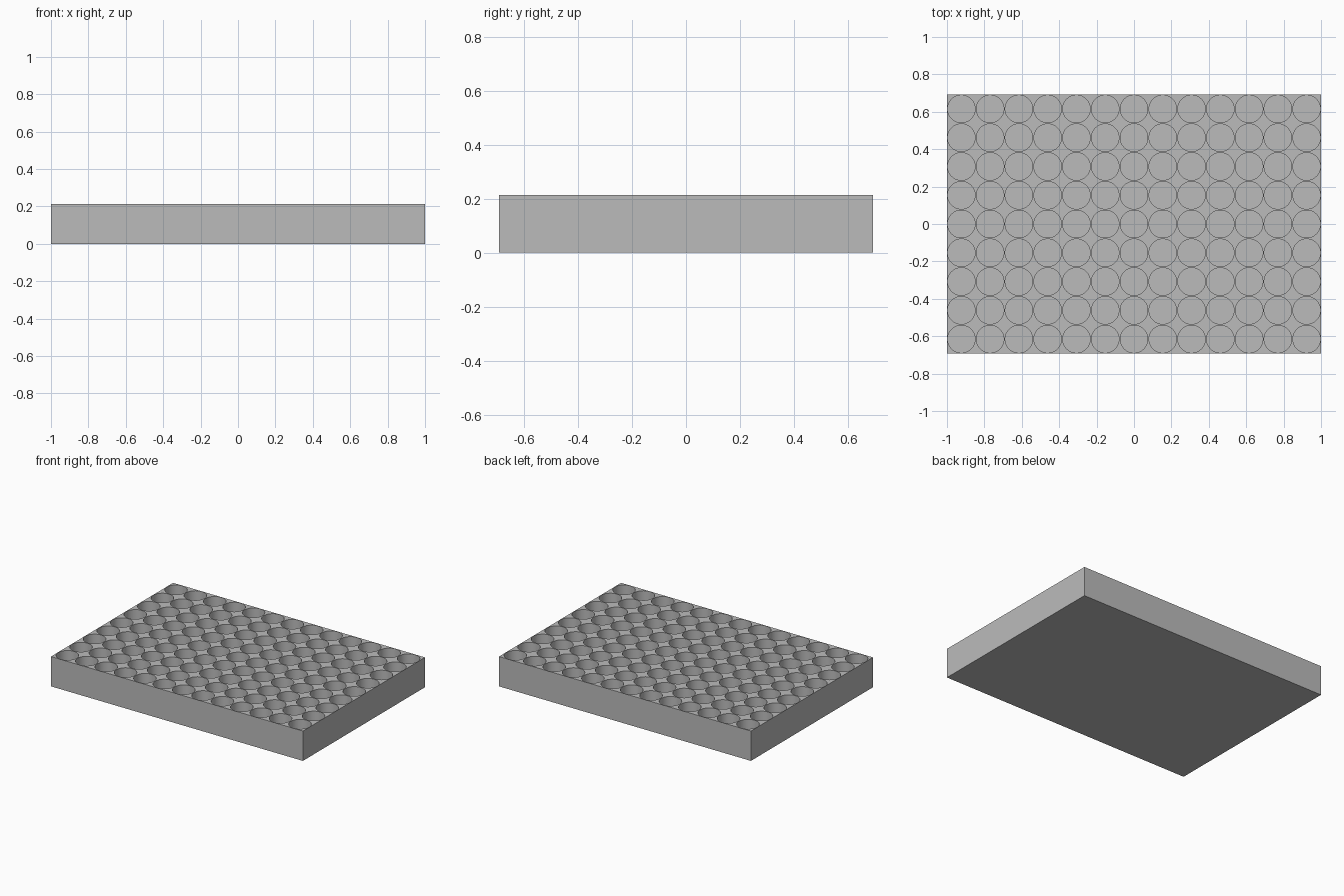
import bpy
import bmesh
import math
from mathutils import Matrix, Vector

COLS, ROWS = 13, 9
PITCH = 2 / COLS
RADIUS = 0.0735
HEIGHT = 0.214
FLOOR = 0.01
SEGMENTS = 64

cube = bpy.data.objects.get("Cube")
if cube:
    bpy.data.objects.remove(cube, do_unlink=True)


def make_object(name, bm):
    mesh = bpy.data.meshes.new(name)
    bm.to_mesh(mesh)
    bm.free()
    obj = bpy.data.objects.new(name, mesh)
    bpy.context.collection.objects.link(obj)
    return obj


# Plain grey material
grey = bpy.data.materials.new("light grey")
grey.use_nodes = True
colour = (0.5, 0.5, 0.5, 1)
grey.diffuse_color = colour
grey.node_tree.nodes["Principled BSDF"].inputs["Base Color"].default_value = colour

# Solid rectangular tray block
bm = bmesh.new()
size = Vector((COLS * PITCH, ROWS * PITCH, HEIGHT))
bmesh.ops.create_cube(bm, size=1, matrix=Matrix.Translation((0, 0, HEIGHT / 2))
                      @ Matrix.Diagonal(size).to_4x4())
tray = make_object("tray", bm)
tray.data.materials.append(grey)

# Grid of round pocket cutters, standing proud of the top
bm = bmesh.new()
for col in range(COLS):
    for row in range(ROWS):
        centre = ((col - (COLS - 1) / 2) * PITCH,
                  (row - (ROWS - 1) / 2) * PITCH,
                  FLOOR + HEIGHT / 2)
        bmesh.ops.create_cone(bm, cap_ends=True, segments=SEGMENTS,
                              radius1=RADIUS, radius2=RADIUS, depth=HEIGHT,
                              matrix=Matrix.Translation(centre))
cutter = make_object("pocket_cutter", bm)
cutter.data.materials.append(grey)
cutter.hide_render = True

# Cut the pockets and bake the result
cut = tray.modifiers.new("pockets", "BOOLEAN")
cut.operation = "DIFFERENCE"
cut.solver = "EXACT"
cut.object = cutter
bpy.ops.object.select_all(action="DESELECT")
tray.select_set(True)
bpy.context.view_layer.objects.active = tray
bpy.ops.object.modifier_apply(modifier=cut.name)
bpy.data.objects.remove(cutter, do_unlink=True)

# Smooth pocket walls, crisp rims
bpy.ops.object.shade_smooth_by_angle(angle=math.radians(30))
